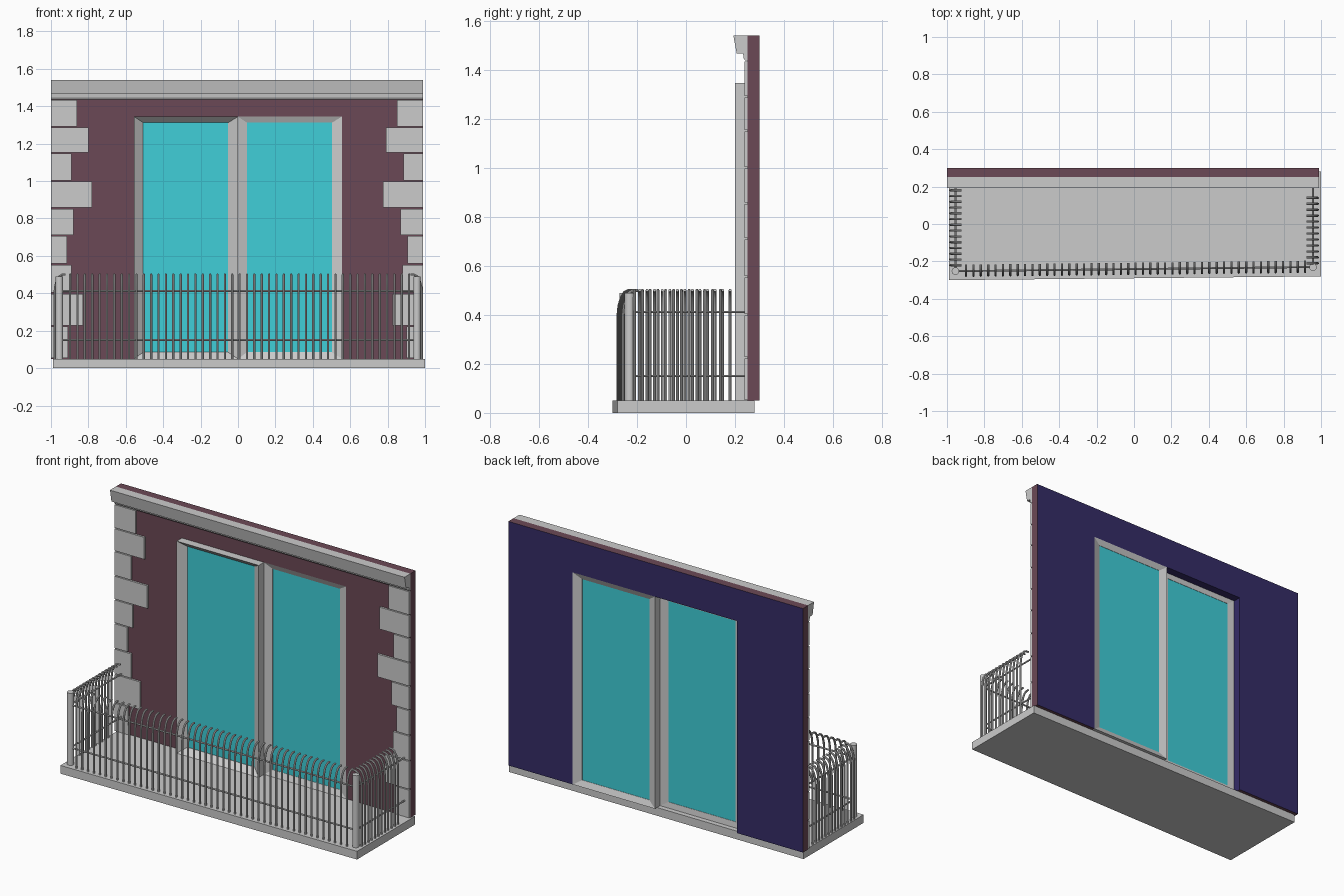
import bpy, bmesh
from mathutils import Vector

if "Cube" in bpy.data.objects:
    bpy.data.objects.remove(bpy.data.objects["Cube"])


def material(name, rgb):
    m = bpy.data.materials.new(name)
    m.diffuse_color = (*rgb, 1)
    m.use_nodes = True
    m.node_tree.nodes["Principled BSDF"].inputs["Base Color"].default_value = m.diffuse_color
    return m


PLASTER = material("maroon_plaster", (0.148, 0.066, 0.092))
NAVY = material("navy_interior", (0.035, 0.025, 0.135))
TEAL = material("teal_glass", (0.05, 0.62, 0.69))


def finish(name, bm, mats=()):
    bmesh.ops.recalc_face_normals(bm, faces=bm.faces)
    me = bpy.data.meshes.new(name)
    bm.to_mesh(me)
    bm.free()
    for m in mats:
        me.materials.append(m)
    ob = bpy.data.objects.new(name, me)
    bpy.context.collection.objects.link(ob)
    return ob


def add_prism(bm, points, offset):
    """Extrude a closed outline along an offset vector."""
    face = bm.faces.new([bm.verts.new(p) for p in points])
    ext = bmesh.ops.extrude_face_region(bm, geom=[face], use_keep_orig=True)
    verts = [v for v in ext["geom"] if isinstance(v, bmesh.types.BMVert)]
    bmesh.ops.translate(bm, verts=verts, vec=offset)


def rect(x0, x1, z0, z1, y):
    return [(x0, y, z0), (x1, y, z0), (x1, y, z1), (x0, y, z1)]


def tubes(name, paths, radius, sides=8):
    """Sweep round bars along a list of paths."""
    cu = bpy.data.curves.new(name, "CURVE")
    cu.dimensions = "3D"
    cu.bevel_depth = radius
    cu.bevel_resolution = sides // 2 - 2
    cu.use_fill_caps = True
    for path in paths:
        sp = cu.splines.new("POLY")
        sp.points.add(len(path) - 1)
        for pt, co in zip(sp.points, path):
            pt.co = (*co, 1)
    ob = bpy.data.objects.new(name, cu)
    bpy.context.collection.objects.link(ob)
    bpy.ops.object.select_all(action="DESELECT")
    ob.select_set(True)
    bpy.context.view_layer.objects.active = ob
    bpy.ops.object.convert(target="MESH")
    bpy.ops.object.shade_smooth_by_angle()


# Balcony slab with slightly skewed front edge
bm = bmesh.new()
add_prism(bm, [(-0.99, -0.30, 0), (1, -0.28, 0), (1, 0.28, 0), (-0.99, 0.28, 0)], (0, 0, 0.05))
finish("balcony_slab", bm)

# Wall with door opening: plaster outside, navy inside and in the reveal
bm = bmesh.new()
outline = [(-1, 0.05), (-0.555, 0.05), (-0.555, 1.345), (0.555, 1.345),
           (0.555, 0.05), (0.99, 0.05), (0.99, 1.54), (-1, 1.54)]
add_prism(bm, [(x, 0.25, z) for x, z in outline], (0, 0.05, 0))
bmesh.ops.recalc_face_normals(bm, faces=bm.faces)
for f in bm.faces:
    c = f.calc_center_median()
    reveal = abs(f.normal.y) < 0.5 and abs(c.x) < 0.6 and c.z < 1.4 and c.z > 0.1
    f.material_index = int(f.normal.y > 0.5 or reveal)
finish("wall", bm, (PLASTER, NAVY))

# Cornice
bm = bmesh.new()
profile = [(0.25, 1.54), (0.193, 1.54), (0.207, 1.465), (0.233, 1.465),
           (0.235, 1.447), (0.242, 1.437), (0.25, 1.437)]
add_prism(bm, [(-1, y, z) for y, z in profile], (1.99, 0, 0))
finish("cornice", bm)

# Corner stones
levels = [1.437, 1.29, 1.15, 1.0, 0.855, 0.71, 0.555, 0.40, 0.225, 0.05]
left = [0.86, 0.80, 0.89, 0.78, 0.88, 0.915, 0.89, 0.83, 0.91]
right = [0.85, 0.79, 0.885, 0.775, 0.87, 0.905, 0.88, 0.825, 0.90]
for name, widths, s, edge in (("left", left, -1, 1.0), ("right", right, 1, 0.99)):
    bm = bmesh.new()
    for top, bottom, w in zip(levels, levels[1:], widths):
        add_prism(bm, rect(s * w, s * edge, bottom + 0.003, top - 0.003, 0.238), (0, 0.012, 0))
    finish(name + "_corner_stones", bm)


# Sliding doors: mitred frame with sloped inner faces, plus glass
def door(name, x0, x1, front, inner_front, inner_back, back):
    outer, inner = (x0, x1, 0.05, 1.345), (x0 + 0.048, x1 - 0.053, 0.085, 1.312)
    bm = bmesh.new()
    loops = [[bm.verts.new(p) for p in rect(*r, y)] for r, y in
             ((outer, front), (inner, inner_front), (inner, inner_back), (outer, back))]
    for a, b in zip(loops, loops[1:] + loops[:1]):
        for i in range(4):
            j = (i + 1) % 4
            bm.faces.new((a[i], a[j], b[j], b[i]))
    finish(name + "_frame", bm)
    bm = bmesh.new()
    add_prism(bm, rect(*inner, inner_front + 0.002), (0, inner_back - inner_front - 0.004, 0))
    finish(name + "_glass", bm, (TEAL,))


door("left_door", -0.555, 0.0, 0.20, 0.236, 0.246, 0.25)
door("right_door", 0.0, 0.555, 0.25, 0.265, 0.285, 0.30)

# Corner posts of the railing
A, B = Vector((-0.955, -0.252, 0)), Vector((0.957, -0.23, 0))
for name, p in (("left_post", A), ("right_post", B)):
    bpy.ops.mesh.primitive_cylinder_add(vertices=16, radius=0.02, depth=0.44,
                                        location=(p.x, p.y, 0.27))
    bpy.context.object.name = name
    bpy.ops.object.shade_smooth_by_angle()

# Horizontal rails
rails = []
for z in (0.15, 0.412):
    rails.append([(A.x, 0.24, z), (A.x, A.y, z)])
    rails.append([(A.x, A.y, z), (B.x, B.y, z)])
    rails.append([(B.x, B.y, z), (B.x, 0.24, z)])
tubes("rails", rails, 0.005, 6)

# Balusters that bend inward at the top
cane = [(0, 0.05), (0, 0.40), (0.004, 0.437), (0.013, 0.47), (0.026, 0.491),
        (0.042, 0.5), (0.06, 0.5)]


def balusters(name, start, end, count, inward):
    paths = []
    for i in range(count):
        base = start.lerp(end, i / (count - 1)) - inward * 0.026
        paths.append([base + inward * d + Vector((0, 0, z)) for d, z in cane])
    tubes(name, paths, 0.006)


balusters("front_balusters", A.lerp(B, 0.03), A.lerp(B, 0.978), 47, Vector((0, 1, 0)))
balusters("left_balusters", Vector((A.x, -0.22, 0)), Vector((A.x, 0.18, 0)), 14, Vector((1, 0, 0)))
balusters("right_balusters", Vector((B.x, -0.21, 0)), Vector((B.x, 0.14, 0)), 12, Vector((-1, 0, 0)))
